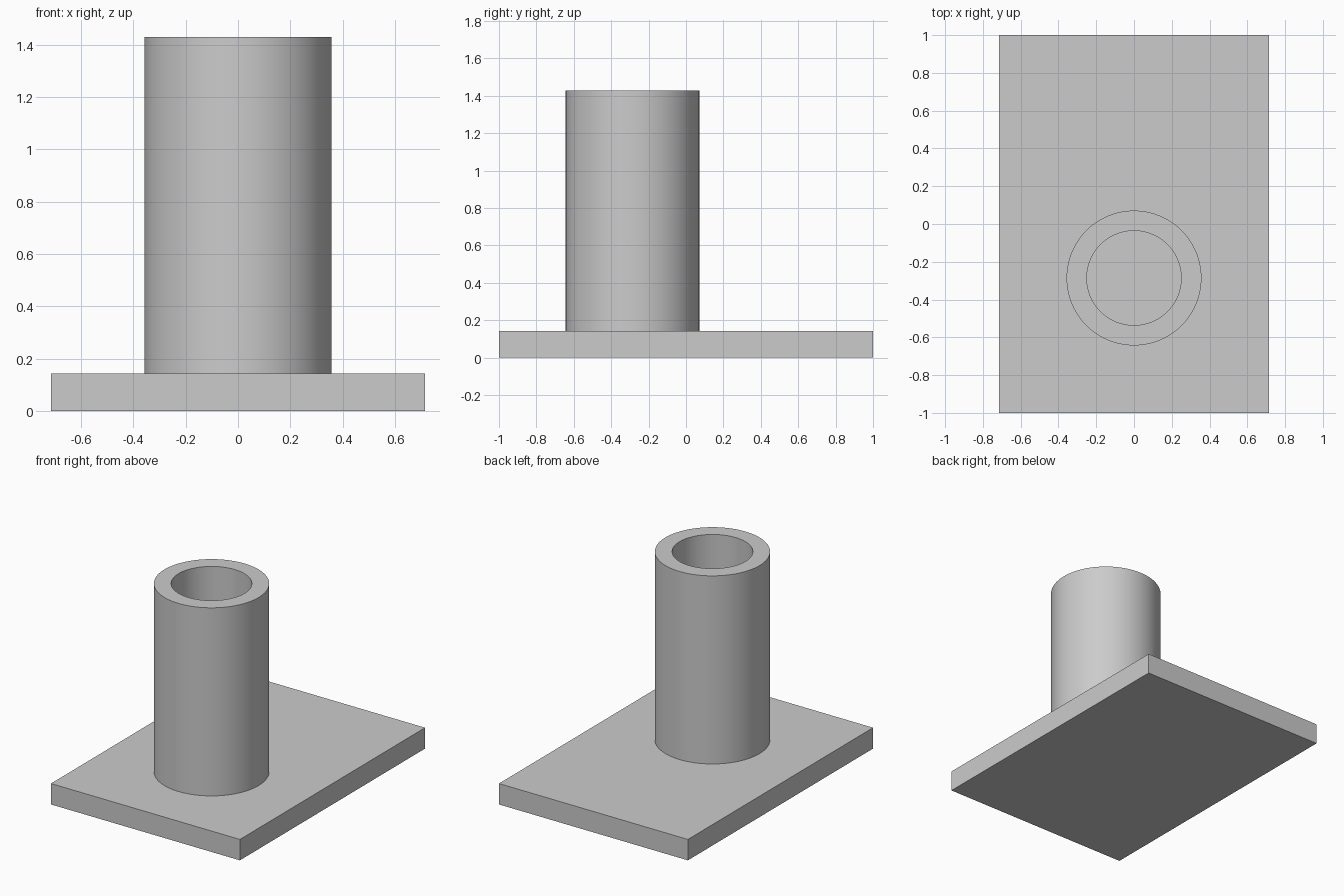
import bpy
import bmesh
import math
from mathutils import Matrix

cube = bpy.data.objects.get("Cube")
if cube:
    bpy.data.objects.remove(cube, do_unlink=True)

WIDTH, LENGTH, THICK = 1.429, 2.0, 0.143
OUTER, INNER, TOP = 0.357, 0.25, 1.429
TUBE_Y = -0.286
SEGMENTS = 96

grey = bpy.data.materials.new("plain grey")
grey.use_nodes = True
colour = (0.6, 0.6, 0.6, 1)
grey.diffuse_color = colour
grey.node_tree.nodes["Principled BSDF"].inputs["Base Color"].default_value = colour


def add_object(name, bm):
    bmesh.ops.recalc_face_normals(bm, faces=bm.faces)
    mesh = bpy.data.meshes.new(name)
    bm.to_mesh(mesh)
    bm.free()
    mesh.materials.append(grey)
    obj = bpy.data.objects.new(name, mesh)
    bpy.context.collection.objects.link(obj)
    return obj


# Flat rectangular base
bm = bmesh.new()
bmesh.ops.create_cube(bm, size=1, matrix=Matrix.Translation((0, 0, THICK / 2))
                      @ Matrix.Diagonal((WIDTH, LENGTH, THICK, 1)))
add_object("base_plate", bm)

# Open tube: wall profile spun round its axis, standing on the plate
bm = bmesh.new()
profile = [(OUTER, THICK), (OUTER, TOP), (INNER, TOP), (INNER, THICK)]
verts = [bm.verts.new((r, 0, z)) for r, z in profile]
edges = [bm.edges.new((a, b)) for a, b in zip(verts, verts[1:] + verts[:1])]
bmesh.ops.spin(bm, geom=verts + edges, cent=(0, 0, 0), axis=(0, 0, 1),
               angle=math.tau, steps=SEGMENTS, use_merge=True)
bmesh.ops.remove_doubles(bm, verts=bm.verts, dist=0.0001)
tube = add_object("tube", bm)
tube.location.y = TUBE_Y

# Smooth walls with crisp rims
bpy.ops.object.select_all(action="DESELECT")
tube.select_set(True)
bpy.context.view_layer.objects.active = tube
bpy.ops.object.shade_smooth_by_angle(angle=math.radians(30))
